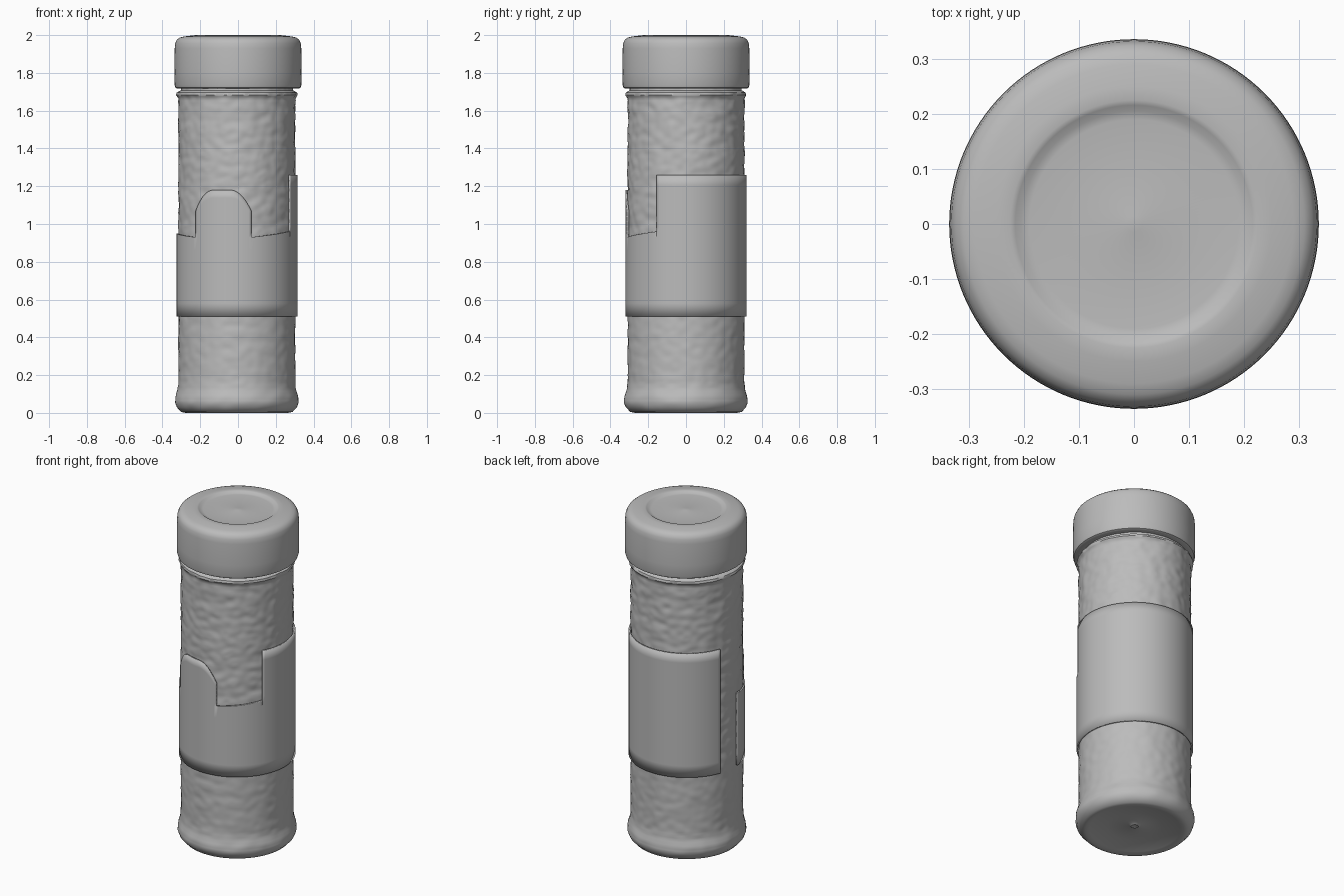
import bpy, bmesh, math
from mathutils import Vector, noise

cube = bpy.data.objects.get("Cube")
if cube:
    bpy.data.objects.remove(cube)

grey = bpy.data.materials.new("plain grey")
grey.use_nodes = True
COLOUR = (0.5, 0.5, 0.5, 1)
grey.diffuse_color = COLOUR
grey.node_tree.nodes["Principled BSDF"].inputs["Base Color"].default_value = COLOUR


def finish(name, bm, angle=40):
    bmesh.ops.recalc_face_normals(bm, faces=bm.faces)
    mesh = bpy.data.meshes.new(name)
    bm.to_mesh(mesh)
    bm.free()
    mesh.materials.append(grey)
    obj = bpy.data.objects.new(name, mesh)
    bpy.context.collection.objects.link(obj)
    bpy.ops.object.select_all(action='DESELECT')
    obj.select_set(True)
    bpy.context.view_layer.objects.active = obj
    bpy.ops.object.shade_smooth_by_angle(angle=math.radians(angle))
    return obj


def lathe(name, profile, segments, cx=0.0, bump=None, angle=40):
    """Spin (radius, z) points about z; radius 0 closes to a point."""
    bm = bmesh.new()
    rings = []
    for r, z in profile:
        if r == 0:
            rings.append([bm.verts.new((cx, 0, z))] * segments)
            continue
        ring = []
        for i in range(segments):
            a = math.tau * i / segments
            rr = r + (bump(a, r, z) if bump else 0)
            ring.append(bm.verts.new((cx + rr * math.cos(a), rr * math.sin(a), z)))
        rings.append(ring)
    for lo, hi in zip(rings, rings[1:]):
        for i in range(segments):
            j = (i + 1) % segments
            corners = list(dict.fromkeys((lo[i], lo[j], hi[j], hi[i])))
            bm.faces.new(corners)
    return finish(name, bm, angle)


def resample(points, step):
    """Add evenly spaced points along a profile."""
    out = []
    for (r0, z0), (r1, z1) in zip(points, points[1:]):
        n = max(1, round(math.hypot(r1 - r0, z1 - z0) / step))
        out += [(r0 + (r1 - r0) * k / n, z0 + (z1 - z0) * k / n) for k in range(n)]
    return out + [points[-1]]


# Lumpy jar wall: small pits and bumps, plus a wavy neck ring
def lumps(a, r, z):
    p = Vector((r * math.cos(a), r * math.sin(a), z * 1.25))
    if z < 0.14:
        return 0.003 * noise.noise(p * 14) if z > 0.03 else 0
    fine = noise.noise(p * 20)
    coarse = noise.noise(p * 9 + Vector((5, 2, 1)))
    amount = 0.6 if z < 0.5 else 1.0
    return amount * (0.005 * fine + 0.003 * coarse - 0.008 * max(0, fine - 0.4))


wall = resample([(0.318, 0.03), (0.327, 0.055), (0.325, 0.085), (0.313, 0.125),
                 (0.309, 0.16), (0.309, 1.64), (0.309, 1.665), (0.320, 1.683),
                 (0.317, 1.696), (0.296, 1.708), (0.294, 1.74)], 0.011)
base = [(0, 0.028), (0.02, 0.022), (0.035, 0.03), (0.15, 0.022), (0.25, 0.006),
        (0.27, 0.0), (0.295, 0.005)]
lathe("jar", base + wall, 180, cx=-0.006, bump=lumps)

# Lid: rounded cap with a raised ring and a shallow dished centre
lid = [(0, 1.72), (0.29, 1.72), (0.322, 1.717), (0.331, 1.722), (0.335, 1.735),
       (0.336, 1.80), (0.335, 1.93), (0.332, 1.957), (0.324, 1.975), (0.310, 1.986),
       (0.29, 1.992), (0.25, 1.997), (0.225, 2.0), (0.216, 1.997), (0.205, 1.989),
       (0.19, 1.987), (0.03, 1.985), (0.015, 1.988), (0, 1.988)]
lathe("lid", lid, 128)

# Label: wraps most of the jar, with two notches either side of a front tongue
BOTTOM, HIGH, NOTCH, TONGUE = 0.51, 1.26, 0.93, 1.18
START, LEFT, RIGHT, WRAP, END = 185, 227, 284, 331, 520


def label_top(deg):
    if deg < LEFT:
        return NOTCH + 0.02 * (LEFT - deg) / (LEFT - START)
    if deg < RIGHT:
        edge = min(deg - LEFT, RIGHT - deg)
        return TONGUE - 0.11 * max(0, 1 - edge / 20) ** 2
    if deg < WRAP:
        return NOTCH + 0.03 * (deg - RIGHT) / (WRAP - RIGHT)
    return HIGH


bm = bmesh.new()
ROWS = 6
columns = []
for a0, a1 in ((START, LEFT), (LEFT, RIGHT), (RIGHT, WRAP), (WRAP, END)):
    n = round((a1 - a0) / 2.5)
    for k in range(n + 1):
        deg = a0 + (a1 - a0) * k / n
        top = label_top(min(max(deg, a0 + 0.001), a1 - 0.001))
        a = math.radians(deg)
        x, y = 0.316 * math.cos(a) - 0.006, 0.316 * math.sin(a)
        levels = [BOTTOM + (NOTCH - BOTTOM) * r / ROWS for r in range(ROWS + 1)]
        levels += [NOTCH + (top - NOTCH) * r / ROWS for r in range(1, ROWS + 1)]
        columns.append([bm.verts.new((x, y, z)) for z in levels])
for c0, c1 in zip(columns, columns[1:]):
    if (c0[0].co - c1[0].co).length < 1e-6:
        continue
    for r in range(len(c0) - 1):
        quad = (c0[r], c1[r], c1[r + 1], c0[r + 1])
        if quad[0].co.z + quad[1].co.z < quad[2].co.z + quad[3].co.z - 1e-6:
            bm.faces.new(quad)
bmesh.ops.remove_doubles(bm, verts=bm.verts, dist=1e-5)
label = finish("label", bm, 35)
solid = label.modifiers.new("thickness", 'SOLIDIFY')
solid.thickness = 0.009
solid.offset = 0
